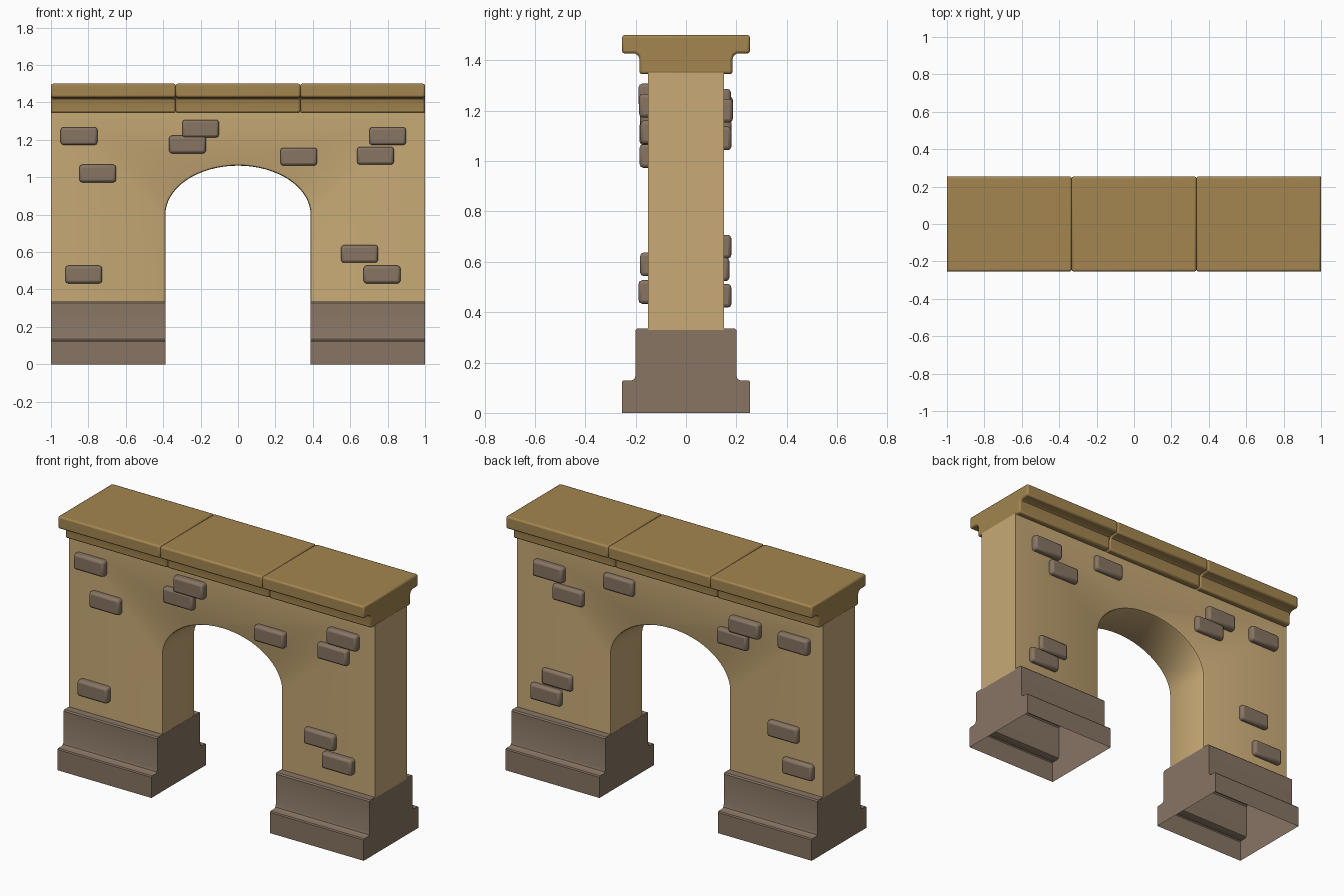
import bpy, bmesh
from math import sin, cos, pi, radians

cube = bpy.data.objects.get("Cube")
if cube:
    bpy.data.objects.remove(cube, do_unlink=True)


def material(name, rgb):
    m = bpy.data.materials.new(name)
    m.use_nodes = True
    m.diffuse_color = (*rgb, 1)
    m.node_tree.nodes["Principled BSDF"].inputs["Base Color"].default_value = (*rgb, 1)
    return m


SAND = material("sandstone", (0.578, 0.402, 0.181))
OCHRE = material("ochre capstone", (0.366, 0.235, 0.08))
BROWN = material("brown stone", (0.242, 0.178, 0.127))


def finish(name, bm, mat, bevel=0):
    bmesh.ops.recalc_face_normals(bm, faces=bm.faces)
    mesh = bpy.data.meshes.new(name)
    bm.to_mesh(mesh)
    bm.free()
    mesh.materials.append(mat)
    obj = bpy.data.objects.new(name, mesh)
    bpy.context.collection.objects.link(obj)
    if bevel:
        mod = obj.modifiers.new("soft edges", "BEVEL")
        mod.width, mod.segments = bevel, 2
        mod.limit_method, mod.angle_limit = "ANGLE", radians(50)
    bpy.ops.object.select_all(action="DESELECT")
    obj.select_set(True)
    bpy.context.view_layer.objects.active = obj
    bpy.ops.object.shade_smooth_by_angle(angle=radians(35))
    return obj


def extrude_outline(points, offset):
    """Solid made by sweeping a flat outline along an offset."""
    bm = bmesh.new()
    face = bm.faces.new([bm.verts.new(p) for p in points])
    swept = bmesh.ops.extrude_face_region(bm, geom=[face], use_keep_orig=True)
    moved = [v for v in swept["geom"] if isinstance(v, bmesh.types.BMVert)]
    bmesh.ops.translate(bm, verts=moved, vec=offset)
    return bm


def moulding(half_profile, x0, x1):
    """Symmetric moulding running along x."""
    outline = half_profile + [(-y, z) for y, z in reversed(half_profile)]
    return extrude_outline([(x0, y, z) for y, z in outline], (x1 - x0, 0, 0))


# Wall with an elliptical archway and softened rim
WALL_Y, FOOT, SPRING, TOP, HALF, RISE = 0.15, 0.33, 0.8, 1.352, 0.388, 0.262
arch = [(HALF * cos(pi * i / 32), SPRING + RISE * sin(pi * i / 32)) for i in range(33)]
outline = [(-1, FOOT), (-1, TOP), (1, TOP), (1, FOOT), (HALF, FOOT)] + arch + [(-HALF, FOOT)]
bm = extrude_outline([(x, -WALL_Y, z) for x, z in outline], (0, 2 * WALL_Y, 0))
rim = [e for e in bm.edges
       if all(abs(v.co.x) < 0.5 for v in e.verts)
       and abs(e.verts[0].co.y - e.verts[1].co.y) < 0.01]
bmesh.ops.bevel(bm, geom=rim, offset=0.012, segments=2, profile=0.5, affect="EDGES")
finish("arch_wall", bm, SAND)

# Stepped plinths, hollow and open underneath
plinth = [(0.255, 0), (0.255, 0.122), (0.25, 0.128), (0.218, 0.128), (0.205, 0.134),
          (0.2, 0.148), (0.2, 0.328), (0.193, 0.335)]
for side, x0, x1 in (("right", -1, -0.387), ("left", 0.387, 1)):
    bm = moulding(plinth, x0, x1)
    base = [f for f in bm.faces if all(v.co.z < 0.001 for v in f.verts)]
    bmesh.ops.delete(bm, geom=base, context="FACES_ONLY")
    finish(side + "_plinth", bm, BROWN)

# Three capstones with a coved underside
cornice = [(0.185, 1.345), (0.185, 1.405), (0.19, 1.419), (0.203, 1.427),
           (0.254, 1.427), (0.254, 1.5)]
for i in range(3):
    start = -1 + i * 2 / 3
    finish(f"capstone_{i + 1}", moulding(cornice, start, start + 2 / 3), OCHRE, bevel=0.01)

# Raised bricks: x, z, and how far each stands out from the wall
front = [(-0.85, 1.22, 0.036), (-0.75, 1.02, 0.034), (-0.825, 0.48, 0.038),
         (-0.27, 1.175, 0.032), (-0.2, 1.26, 0.038), (0.325, 1.11, 0.034),
         (0.8, 1.22, 0.036), (0.735, 1.115, 0.03), (0.65, 0.59, 0.032), (0.77, 0.48, 0.038)]
back = [(0.78, 1.2, 0.036), (0.655, 1.09, 0.03), (0.325, 1.24, 0.028),
        (-0.5, 1.21, 0.036), (-0.42, 1.12, 0.03), (-0.82, 1.2, 0.036),
        (0.73, 0.57, 0.022), (0.8, 0.465, 0.03), (-0.75, 0.66, 0.03), (-0.845, 0.465, 0.03)]
for label, side, bricks in (("front", -1, front), ("back", 1, back)):
    for n, (x, z, out) in enumerate(bricks, 1):
        bm = bmesh.new()
        bmesh.ops.create_cube(bm, size=1)
        bmesh.ops.scale(bm, verts=bm.verts, vec=(0.196, 0.08, 0.094))
        bmesh.ops.translate(bm, verts=bm.verts, vec=(x, side * (WALL_Y + out - 0.04), z))
        finish(f"{label}_brick_{n}", bm, BROWN, bevel=0.014)
